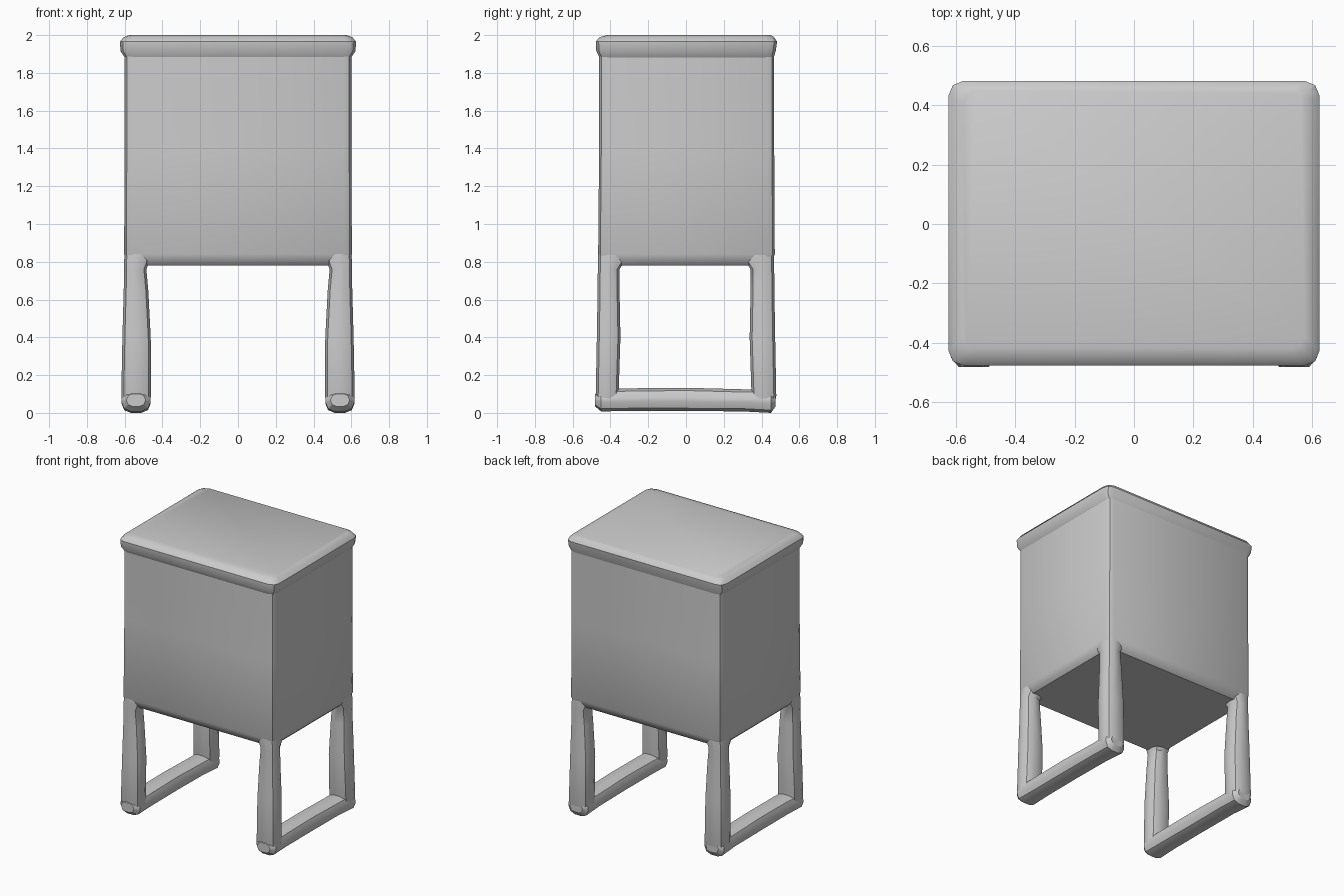
import bpy, bmesh, math
from mathutils import Vector

cube = bpy.data.objects.get("Cube")
if cube:
    bpy.data.objects.remove(cube, do_unlink=True)

grey = bpy.data.materials.new("plain grey")
grey.use_nodes = True
grey.diffuse_color = (0.6, 0.6, 0.6, 1)
grey.node_tree.nodes["Principled BSDF"].inputs["Base Color"].default_value = (0.6, 0.6, 0.6, 1)


def ring(x0, x1, y0, y1, r, steps=2):
    """Outline of a rectangle with rounded corners."""
    pts = []
    corners = [(x1 - r, y1 - r), (x0 + r, y1 - r), (x0 + r, y0 + r), (x1 - r, y0 + r)]
    for q, (cx, cy) in enumerate(corners):
        for s in range(steps + 1):
            a = math.pi / 2 * (q + s / steps)
            pts.append((cx + r * math.cos(a), cy + r * math.sin(a)))
    return pts


def loft(name, sections, place=lambda u, v, w: (u, v, w)):
    """Skin a stack of (w, x0, x1, y0, y1, radius) sections and cap both ends."""
    bm = bmesh.new()
    rows = [[bm.verts.new(place(u, v, w)) for u, v in ring(*rect)] for w, *rect in sections]
    n = len(rows[0])
    for a, b in zip(rows, rows[1:]):
        for i in range(n):
            j = (i + 1) % n
            bm.faces.new((a[i], a[j], b[j], b[i]))
    bm.faces.new(rows[0])
    bm.faces.new(rows[-1])
    bmesh.ops.recalc_face_normals(bm, faces=bm.faces)
    mesh = bpy.data.meshes.new(name)
    bm.to_mesh(mesh)
    bm.free()
    mesh.materials.append(grey)
    obj = bpy.data.objects.new(name, mesh)
    bpy.context.collection.objects.link(obj)
    bpy.ops.object.select_all(action='DESELECT')
    obj.select_set(True)
    bpy.context.view_layer.objects.active = obj
    bpy.ops.object.shade_smooth_by_angle(angle=math.radians(32))
    return obj


# Cabinet body with a softened lower edge
loft("cabinet_body", [
    (0.78, -0.57, 0.57, -0.43, 0.435, 0.03),
    (0.80, -0.59, 0.59, -0.45, 0.455, 0.04),
    (0.84, -0.603, 0.603, -0.465, 0.47, 0.04),
    (1.40, -0.60, 0.60, -0.46, 0.467, 0.04),
    (1.92, -0.60, 0.60, -0.46, 0.467, 0.04),
])

# Rounded lid that overhangs the body
loft("lid", [
    (1.875, -0.595, 0.595, -0.455, 0.463, 0.04),
    (1.915, -0.622, 0.622, -0.475, 0.475, 0.05),
    (1.965, -0.625, 0.625, -0.477, 0.482, 0.05),
    (1.988, -0.607, 0.607, -0.46, 0.468, 0.05),
    (2.00, -0.575, 0.575, -0.42, 0.45, 0.04),
])

for side, sx in (("left", 1), ("right", -1)):
    # Legs taper gently on the inside towards the top
    for end, sy, depth in (("front", -1, 0.118), ("back", 1, 0.128)):
        def upright(u, v, w, sx=sx, sy=sy):
            return (sx * u, sy * v, w)
        loft(f"{side}_{end}_leg", [
            (0.03, 0.475, 0.605, 0.36, 0.465, 0.045),
            (0.09, 0.46, 0.618, 0.475 - depth, 0.478, 0.045),
            (0.40, 0.462, 0.612, 0.465 - depth, 0.472, 0.045),
            (0.65, 0.475, 0.605, 0.47 - depth, 0.468, 0.045),
            (0.76, 0.485, 0.603, 0.47 - depth, 0.467, 0.045),
            (0.80, 0.47, 0.603, 0.445 - depth, 0.467, 0.045),
            (0.86, 0.47, 0.60, 0.445 - depth, 0.464, 0.045),
        ], upright)

    # Floor rail joining the front and back legs
    def along(u, v, w, sx=sx):
        return (sx * u, w, v)
    loft(f"{side}_floor_rail", [
        (-0.482, 0.49, 0.59, 0.035, 0.10, 0.03),
        (-0.45, 0.462, 0.617, 0.008, 0.125, 0.05),
        (-0.30, 0.465, 0.612, 0.010, 0.13, 0.05),
        (0.0, 0.467, 0.612, 0.010, 0.133, 0.05),
        (0.30, 0.465, 0.612, 0.008, 0.125, 0.05),
        (0.45, 0.462, 0.617, 0.0, 0.125, 0.05),
        (0.475, 0.49, 0.59, 0.035, 0.10, 0.03),
    ], along)
